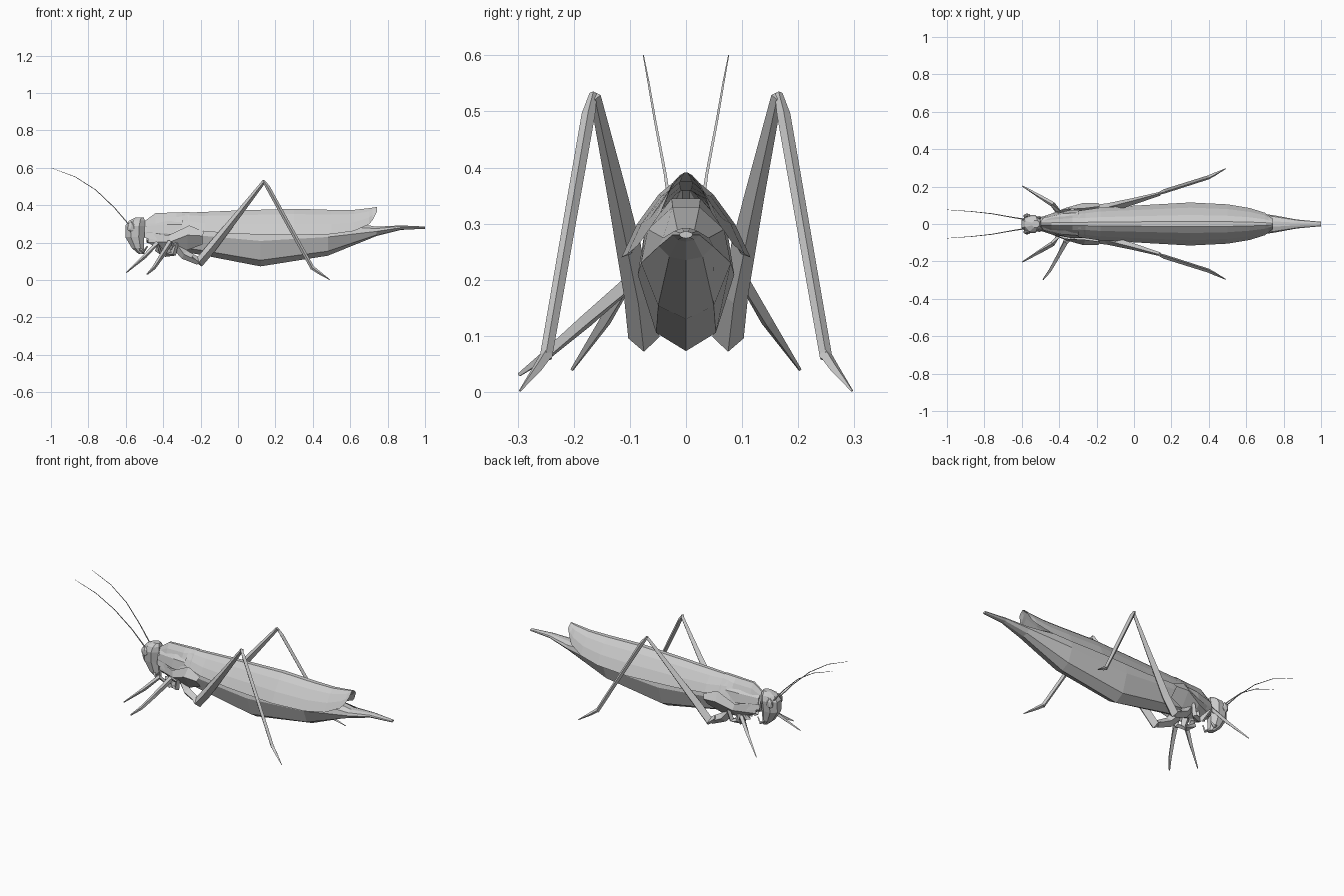
import bpy, bmesh, math
from mathutils import Vector


def finish(name, bm):
    bmesh.ops.recalc_face_normals(bm, faces=bm.faces)
    me = bpy.data.meshes.new(name)
    bm.to_mesh(me)
    bm.free()
    ob = bpy.data.objects.new(name, me)
    bpy.context.collection.objects.link(ob)
    return ob


def skin(name, rings, closed=True, caps=True):
    """Bridge successive rings of points into one surface."""
    bm = bmesh.new()
    vs = [[bm.verts.new(p) for p in r] for r in rings]
    n = len(vs[0])
    for a, b in zip(vs, vs[1:]):
        for i in range(n if closed else n - 1):
            j = (i + 1) % n
            bm.faces.new((a[i], a[j], b[j], b[i]))
    if caps and closed:
        bm.faces.new(vs[0])
        bm.faces.new(vs[-1])
    return finish(name, bm)


def limb(name, pts, radii, side=1, sides=4):
    """Tapered tube along a path, mirrored by side."""
    pts = [Vector((x, y * side, z)) for x, y, z in pts]
    rings = []
    for i, p in enumerate(pts):
        d = (pts[min(i + 1, len(pts) - 1)] - pts[max(i - 1, 0)]).normalized()
        u = d.cross(Vector((0, 1, 0))).normalized()
        v = d.cross(u)
        rings.append([p + radii[i] * (math.cos(t) * u + math.sin(t) * v)
                      for t in (2 * math.pi * k / sides for k in range(sides))])
    return skin(name, rings)


# Abdomen and thorax, drawn out into the folded hind wings
belly = [(0, 0), (.62, .12), (1, .5), (.85, .8), (.3, 1)]
belly += [(-y, z) for y, z in reversed(belly[1:])]
stations = [(-.49, .2, .31, .035), (-.38, .165, .33, .065), (-.2, .135, .34, .08),
            (.12, .073, .345, .086), (.48, .13, .33, .08), (.74, .235, .285, .048),
            (.87, .268, .292, .024), (1.0, .274, .286, .012)]
skin("abdomen", [[(x, y * w, lo + z * (hi - lo)) for y, z in belly]
                 for x, lo, hi, w in stations])

# Roof-shaped wing covers: x, ridge height, edge height, half width
wing = [(-.3, .359, .288, .07), (-.18, .364, .26, .088), (0, .372, .246, .098),
        (.3, .381, .24, .115), (.5, .375, .245, .105), (.62, .375, .262, .085),
        (.7, .384, .298, .06), (.72, .387, .32, .045), (.742, .391, .365, .028)]
roof = [(.12, 1), (.42, .8), (.76, .42), (1, 0)]
roof = [(-y, z) for y, z in reversed(roof)] + roof
skin("wing_covers", [[(x, y * w, e + z * (r - e)) for y, z in roof]
                     for x, r, e, w in wing], closed=False)

# Collar shield behind the head
shield = [(-.5, .315, .225, .036), (-.44, .358, .215, .056), (-.33, .361, .235, .076),
          (-.26, .364, .285, .074)]
skin("collar_shield", [[(x, y * w, e + z * (r - e)) for y, z in roof]
                       for x, r, e, w in shield], closed=False)

# Head: stacked eight-sided rings as z, centre x, half length, half width
head = [(.138, -.515, .016, .018), (.17, -.535, .035, .034), (.23, -.552, .055, .047),
        (.29, -.55, .057, .053), (.318, -.54, .045, .042), (.335, -.525, .022, .02)]
skin("head", [[(cx + a * math.cos(t), b * math.sin(t), z)
               for t in (math.pi * (k + .5) / 4 for k in range(8))]
              for z, cx, a, b in head])

for side, tag in ((1, "left"), (-1, "right")):
    # Eye
    bm = bmesh.new()
    bmesh.ops.create_icosphere(bm, subdivisions=1, radius=1)
    bmesh.ops.scale(bm, vec=(.022, .014, .032), verts=bm.verts)
    bmesh.ops.translate(bm, vec=(-.572, .043 * side, .283), verts=bm.verts)
    finish("eye_" + tag, bm)
    # Antenna
    limb("antenna_" + tag, [(-.585, .025, .3), (-.66, .037, .387), (-.76, .055, .482),
                            (-.87, .067, .552), (-1.0, .076, .6)],
         [.004, .003, .0025, .002, .001], side, 3)
    # Mouth feeler
    limb("mouth_feeler_" + tag, [(-.53, .02, .17), (-.505, .036, .15), (-.485, .03, .18)],
         [.01, .008, .004], side)
    # Side plate of the thorax
    skin("side_plate_" + tag,
         [[(x, y * side, z) for x, y, z in row] for row in (
             [(-.48, .034, .25), (-.37, .078, .24), (-.26, .084, .292), (-.18, .094, .258)],
             [(-.48, .04, .2), (-.36, .088, .205), (-.27, .113, .24), (-.19, .112, .236)],
             [(-.45, .03, .18), (-.36, .05, .16), (-.27, .06, .16), (-.19, .07, .19)])],
         closed=False)
    # Front leg
    limb("front_leg_" + tag, [(-.43, .035, .17), (-.4, .06, .14), (-.435, .105, .195),
                              (-.5, .145, .125), (-.597, .203, .04)],
         [.02, .018, .014, .011, .003], side)
    # Hip of the middle leg
    limb("middle_hip_" + tag, [(-.38, .04, .19), (-.375, .055, .135), (-.345, .07, .14),
                               (-.33, .08, .2)], [.022, .02, .016, .012], side)
    # Jumping leg: hip, thigh, shin and foot
    limb("hind_hip_" + tag, [(-.32, .045, .18), (-.285, .06, .135), (-.21, .07, .1)],
         [.03, .026, .02], side)
    limb("hind_thigh_" + tag, [(-.245, .072, .125), (-.205, .075, .097), (-.14, .085, .175),
                               (0, .122, .35), (.14, .162, .528)],
         [.016, .028, .026, .018, .01], side)
    limb("hind_shin_" + tag, [(.135, .165, .532), (.16, .174, .495), (.4, .25, .06)],
         [.007, .012, .011], side)
    limb("hind_foot_" + tag, [(.395, .248, .068), (.43, .265, .042), (.49, .296, .002)],
         [.011, .009, .002], side)

# Only the right middle leg reaches forward
limb("middle_leg_right", [(-.335, .07, .18), (-.365, .095, .2), (-.41, .18, .125),
                          (-.45, .25, .065), (-.486, .297, .031)],
     [.012, .016, .013, .01, .004], -1)
